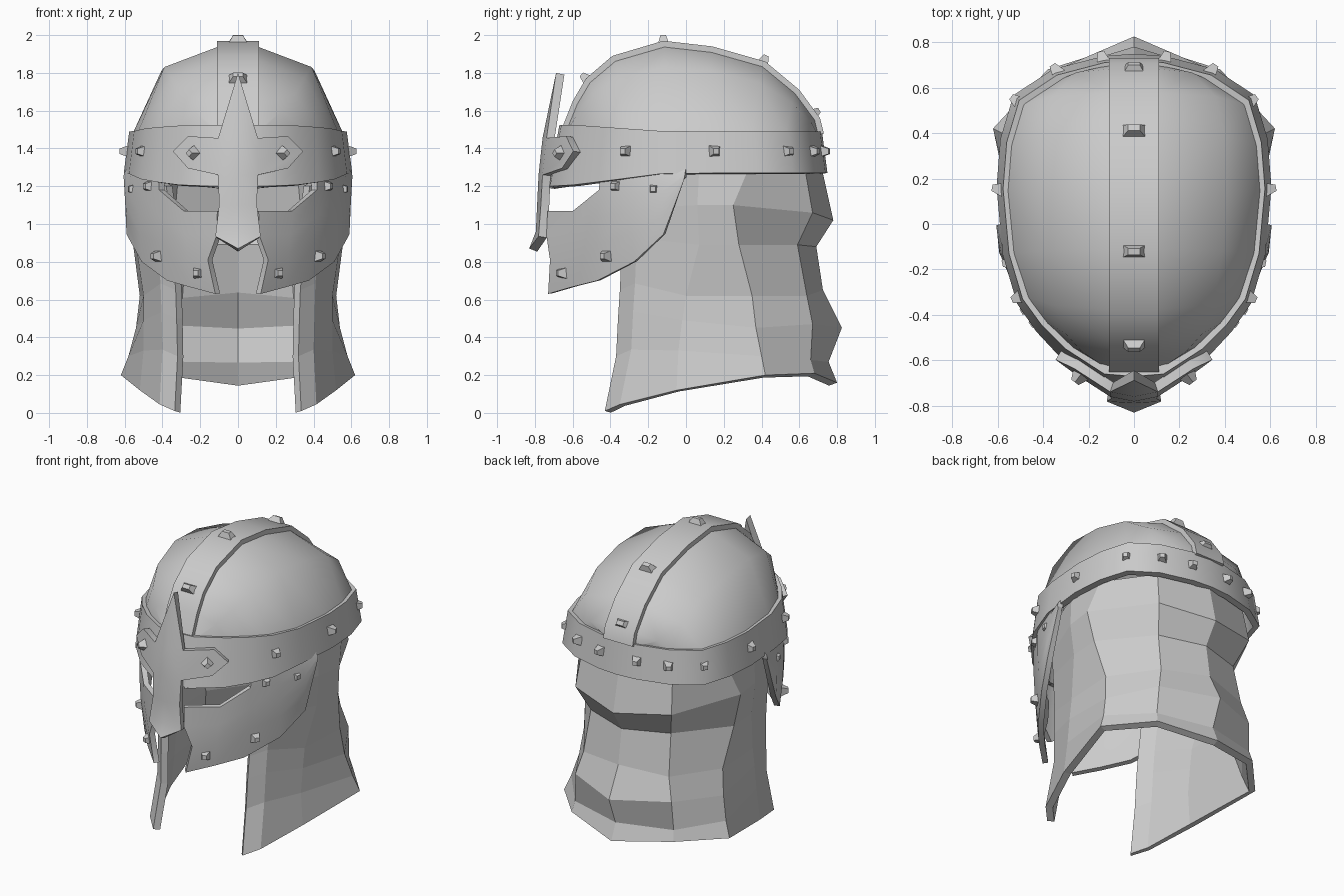
import bpy, bmesh
from math import radians
from mathutils import Vector, Matrix

cube = bpy.data.objects.get("Cube")
if cube:
    bpy.data.objects.remove(cube, do_unlink=True)

steel = bpy.data.materials.new("grey steel")
steel.use_nodes = True
GREY = (0.6, 0.6, 0.6, 1)
steel.diffuse_color = GREY
steel.node_tree.nodes["Principled BSDF"].inputs["Base Color"].default_value = GREY


def lerp(a, b, t):
    return a + (b - a) * t


def part(name, verts, faces, thickness=0.0, smooth=50):
    """Half a shell: faces turned outward, mirrored in x, thickened inward."""
    mesh = bpy.data.meshes.new(name)
    mesh.from_pydata(verts, [], faces)
    middle = Vector((0, 0, 1))
    if sum((p.center - middle).dot(p.normal) * p.area for p in mesh.polygons) < 0:
        mesh.flip_normals()
    mesh.materials.append(steel)
    obj = bpy.data.objects.new(name, mesh)
    bpy.context.collection.objects.link(obj)
    mirror = obj.modifiers.new("mirror", 'MIRROR')
    mirror.use_clip = True
    if thickness:
        solid = obj.modifiers.new("thickness", 'SOLIDIFY')
        solid.thickness = thickness
        solid.offset = -1
    bpy.ops.object.select_all(action='DESELECT')
    obj.select_set(True)
    bpy.context.view_layer.objects.active = obj
    for m in list(obj.modifiers):
        bpy.ops.object.modifier_apply(modifier=m.name)
    if smooth:
        bpy.ops.object.shade_smooth_by_angle(angle=radians(smooth))


def sheet(name, columns, thickness, smooth=50, hole=()):
    """Grid of quads from equal-length columns, leaving out the hole cells."""
    n = len(columns[0])
    verts = [p for col in columns for p in col]
    faces = [(i * n + j, i * n + j + 1, (i + 1) * n + j + 1, (i + 1) * n + j)
             for i in range(len(columns) - 1) for j in range(n - 1)
             if (i, j) not in hole]
    part(name, verts, faces, thickness, smooth)


# Rim outline (x, y) and crest line (y, z), both from front to back
rim = [(.13, -.66), (.3, -.55), (.41, -.44), (.49, -.33), (.55, -.13),
       (.576, .155), (.56, .36), (.505, .545), (.34, .655), (.13, .71)]
crest = [(-.66, 1.5), (-.6, 1.65), (-.53, 1.77), (-.39, 1.89), (-.12, 1.97),
         (.14, 1.94), (.42, 1.86), (.6, 1.71), (.71, 1.56), (.73, 1.48)]

# Brow band, dipping and leaning out toward the front
band = []
for x, y in [(0, -.67)] + rim + [(0, .72)]:
    dip = min(max((-y - .1) / .5, 0), 1)
    band.append([(x * 1.05, y * (1.04 + .05 * dip), 1.27 - .07 * dip),
                 (x, y, 1.49 + .035 * dip)])
sheet("brow_band", band, .04)

# Dome panels, sunk a little below the crest and the band
dome = []
low = 1.47
for (ox, oy), (ry, rz) in zip(rim, crest):
    ox, oy, ry, rz = ox * .975, oy * .965, ry * .96, lerp(1.4, rz, .945)
    rx = .105
    dome.append([(rx, ry, rz),
                 (lerp(rx, ox, .66), lerp(ry, oy, .3), lerp(low, rz, .77)),
                 (ox, oy, low)])
sheet("dome_panels", dome, 0, 80)

# Raised crest strip
sheet("crest_strip", [[(0, y, z), (.11, y, z)] for y, z in crest], .05)

# Face mask: lower edge, upper edge, eye slot bottom and top for each column
mask_columns = [
    ((.12, -.73, .63), (.1, -.71), 1.07, 1.19),
    ((.25, -.61, .665), (.3, -.57), 1.07, 1.21),
    ((.375, -.47, .7), (.42, -.45), 1.18, 1.245),
    ((.51, -.275, .8), (.505, -.31), 1.17, 1.24),
    ((.59, -.12, .945), (.56, -.13), 1.17, 1.24),
    ((.6, -.01, 1.235), (.58, .0), 1.25, 1.27)]
mask = []
for (bx, by, bz), (tx, ty), low, high in mask_columns:
    col = []
    for z in (bz, lerp(bz, low, .4), lerp(bz, low, .7), low, high, 1.3):
        t = (z - bz) / (1.3 - bz)
        bulge = 1 + .1 * t * (1 - t)
        col.append((lerp(bx, tx, t) * bulge, lerp(by, ty, t) * bulge, z))
    mask.append(col)
mask[0][1] = (.16, -.72, .81)
sheet("face_mask", mask, .035, hole={(0, 3), (1, 3)})


# Nose guard: gently creased blade with wings swept back along the band
def blade_y(x, z):
    if z > 1.38:
        y = lerp(-.775, -.69, (z - 1.38) / .41)
    elif z > .96:
        y = lerp(-.795, -.775, (z - .96) / .42)
    else:
        y = lerp(-.83, -.795, (z - .87) / .09)
    return y + .2 * min(x, .12) + .68 * max(x - .12, 0)


blade = [(0, 1.8), (.105, 1.455), (.265, 1.465), (.345, 1.385), (.265, 1.295),
         (.105, 1.26), (.1, 1.1), (.12, .935), (0, .87),
         (0, 1.455), (0, 1.26), (0, 1.1), (0, .96)]
part("nose_guard", [(x, blade_y(x, z), z) for x, z in blade],
     [(0, 1, 9), (9, 1, 5, 10), (1, 2, 3, 4, 5), (10, 5, 6, 11),
      (11, 6, 7, 12), (12, 7, 8)], .045)

# Neck guard: faceted curtain, columns from front edge to back centre
neck_front = [(.38, -.33, 1.2), (.36, -.34, 1.05), (.35, -.34, .89), (.33, -.35, .65),
              (.325, -.36, .5), (.32, -.37, .3), (.335, -.43, .01)]
neck_fold = [(x + .08, y + .08, z + .035) for x, y, z in neck_front]
neck_side = [(.56, .07, 1.29), (.56, .06, 1.1), (.54, .07, .89), (.5, 0, .62),
             (.5, -.02, .49), (.5, -.04, .33), (.52, -.05, .12)]
neck_flank = [(.55, .33, 1.29), (.585, .25, 1.1), (.555, .28, .89), (.52, .35, .62),
              (.54, .37, .45), (.58, .4, .3), (.62, .42, .2)]
neck_corner = [(.34, .63, 1.29), (.36, .67, 1.06), (.3, .59, .89), (.32, .64, .62),
               (.36, .67, .47), (.37, .66, .28), (.38, .68, .21)]
neck_back = [(0, .72, 1.29), (0, .78, 1.02), (0, .69, .88), (0, .725, .65),
             (0, .825, .45), (0, .755, .27), (0, .8, .16)]
sheet("neck_guard", [neck_front, neck_fold, neck_side, neck_flank,
                     neck_corner, neck_back], .045, 0)


# Rivets: blunt four-sided studs set along a surface direction
def rivets(name, spots, width=1.0, spin=45):
    bm = bmesh.new()
    for pos, normal in spots:
        turn = Vector(normal).to_track_quat('Z', 'Y').to_matrix().to_4x4()
        place = (Matrix.Translation(pos) @ turn @ Matrix.Diagonal((width, 1, 1, 1))
                 @ Matrix.Rotation(radians(spin), 4, 'Z'))
        bmesh.ops.create_cone(bm, cap_ends=True, segments=4, radius1=.044,
                              radius2=.02, depth=.05, matrix=place)
    mesh = bpy.data.meshes.new(name)
    bm.to_mesh(mesh)
    bm.free()
    mesh.materials.append(steel)
    bpy.context.collection.objects.link(bpy.data.objects.new(name, mesh))


def both_sides(points):
    return [((s * x, y, z), (s * x / .36, y / .5, 0))
            for x, y, z in points for s in (1, -1)]


rivets("band_rivets", both_sides([(.515, -.325, 1.385), (.6, .155, 1.385),
                                  (.52, .545, 1.385), (.345, .68, 1.385),
                                  (.14, .735, 1.385)]))
rivets("mask_rivets", both_sides([(.475, -.375, 1.2), (.555, -.17, 1.185),
                                  (.435, -.43, .83), (.215, -.66, .74)]))
rivets("nose_rivets", [((s * .245, blade_y(.245, 1.375) - .01, 1.375), (s * .6, -.8, 0))
                       for s in (1, -1)], spin=0)
rivets("crest_rivets", [((0, -.535, 1.775), (0, -.75, .65)),
                        ((0, -.12, 1.975), (0, -.05, 1)),
                        ((0, .415, 1.87), (0, .4, .9)),
                        ((0, .685, 1.59), (0, .85, .5))], 1.8)
